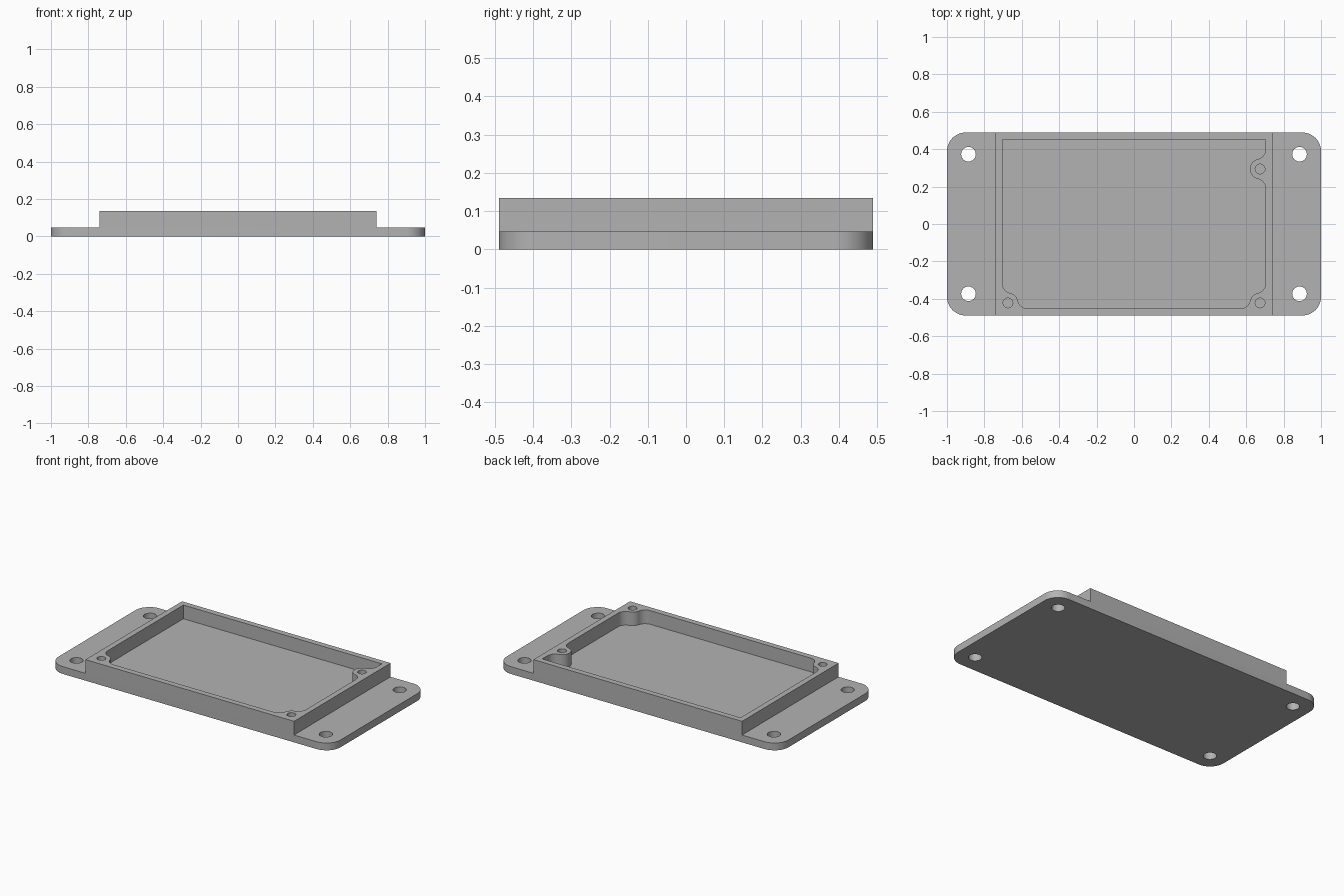
import bpy
import bmesh
from math import sin, cos, pi, acos
from mathutils import Vector

cube = bpy.data.objects.get("Cube")
if cube:
    bpy.data.objects.remove(cube, do_unlink=True)

HALF_X, HALF_Y = 1.0, 0.489
FLANGE_Z, TOP_Z = 0.047, 0.135
WALL_X = 0.74
IN_X, IN_Y = 0.704, 0.452
R = 0.054                      # screw boss and fillet radius
SCREW_X, SCREW_Y, SIDE_Y = 0.674, -0.422, 0.294

grey = bpy.data.materials.new("plain grey")
grey.use_nodes = True
colour = (0.45, 0.45, 0.45, 1)
grey.diffuse_color = colour
grey.node_tree.nodes["Principled BSDF"].inputs["Base Color"].default_value = colour


def prism(name, points, direction, bevel=0):
    """Extrude a closed outline; optionally round its upright end corners."""
    bm = bmesh.new()
    face = bm.faces.new([bm.verts.new(p) for p in points])
    out = bmesh.ops.extrude_face_region(bm, geom=[face])
    verts = [v for v in out["geom"] if isinstance(v, bmesh.types.BMVert)]
    bmesh.ops.translate(bm, verts=verts, vec=direction)
    bmesh.ops.recalc_face_normals(bm, faces=bm.faces)
    if bevel:
        corners = [e for e in bm.edges
                   if all(abs(v.co.x) > HALF_X - 0.001 for v in e.verts)
                   and abs(e.verts[0].co.z - e.verts[1].co.z) > 0.01]
        bmesh.ops.bevel(bm, geom=corners, offset=bevel, segments=12,
                        profile=0.5, affect='EDGES')
    mesh = bpy.data.meshes.new(name)
    bm.to_mesh(mesh)
    bm.free()
    mesh.materials.append(grey)
    obj = bpy.data.objects.new(name, mesh)
    bpy.context.collection.objects.link(obj)
    return obj


def arc(cx, cy, start, end, steps=10, r=R):
    return [(cx + r * cos(start + (end - start) * i / steps),
             cy + r * sin(start + (end - start) * i / steps))
            for i in range(steps + 1)]


def cylinder(name, x, y, r, z0, z1):
    ring = arc(x, y, 0, 2 * pi, 40, r)[:-1]
    return prism(name, [(px, py, z0) for px, py in ring], Vector((0, 0, z1 - z0)))


# Stepped tray body with rounded mounting flanges
half = [(HALF_X, 0), (HALF_X, FLANGE_Z), (WALL_X, FLANGE_Z), (WALL_X, TOP_Z)]
outline = half + [(-x, z) for x, z in reversed(half)]
tray = prism("tray", [(x, -HALF_Y, z) for x, z in outline],
             Vector((0, 2 * HALF_Y, 0)), bevel=0.1)

# Pocket outline: square rear corners, a boss on the left wall, two front corner bosses
fx = IN_X - R
a = acos((SCREW_X - fx) / (2 * R))        # fillet-to-boss tangent angle
fy = 2 * R * sin(a)
side = (arc(fx, SIDE_Y + fy, 0, -a)
        + arc(SCREW_X, SIDE_Y, pi - a, pi + a, 20)[1:]
        + arc(fx, SIDE_Y - fy, a, 0)[1:])
floor_y = -IN_Y + R
b = acos((floor_y - SCREW_Y) / (2 * R))
floor_x = SCREW_X - 2 * R * sin(b)
corner = (arc(fx, SCREW_Y + fy, 0, -a)
          + arc(SCREW_X, SCREW_Y, pi - a, pi / 2 + b, 8)[1:]
          + arc(floor_x, floor_y, b - pi / 2, -pi / 2)[1:])
pocket_outline = ([(-IN_X, IN_Y), (IN_X, IN_Y)] + side + corner
                  + [(-x, y) for x, y in reversed(corner)])
cutters = [prism("pocket_cutter", [(x, y, FLANGE_Z) for x, y in pocket_outline],
                 Vector((0, 0, 0.2)))]

# Through holes in the flanges, blind screw holes in the bosses
for x in (-0.885, 0.885):
    for y in (-0.373, 0.373):
        cutters.append(cylinder("mounting_hole_cutter", x, y, 0.039, -0.1, 0.2))
for x, y in ((SCREW_X, SIDE_Y), (SCREW_X, SCREW_Y), (-SCREW_X, SCREW_Y)):
    cutters.append(cylinder("screw_hole_cutter", x, y, 0.026, FLANGE_Z, 0.2))

bpy.ops.object.select_all(action='DESELECT')
tray.select_set(True)
bpy.context.view_layer.objects.active = tray
for cutter in cutters:
    mod = tray.modifiers.new("cut", 'BOOLEAN')
    mod.operation = 'DIFFERENCE'
    mod.solver = 'EXACT'
    mod.object = cutter
    bpy.ops.object.modifier_apply(modifier=mod.name)
    bpy.data.objects.remove(cutter, do_unlink=True)

bpy.ops.object.shade_smooth_by_angle(angle=pi / 6)
